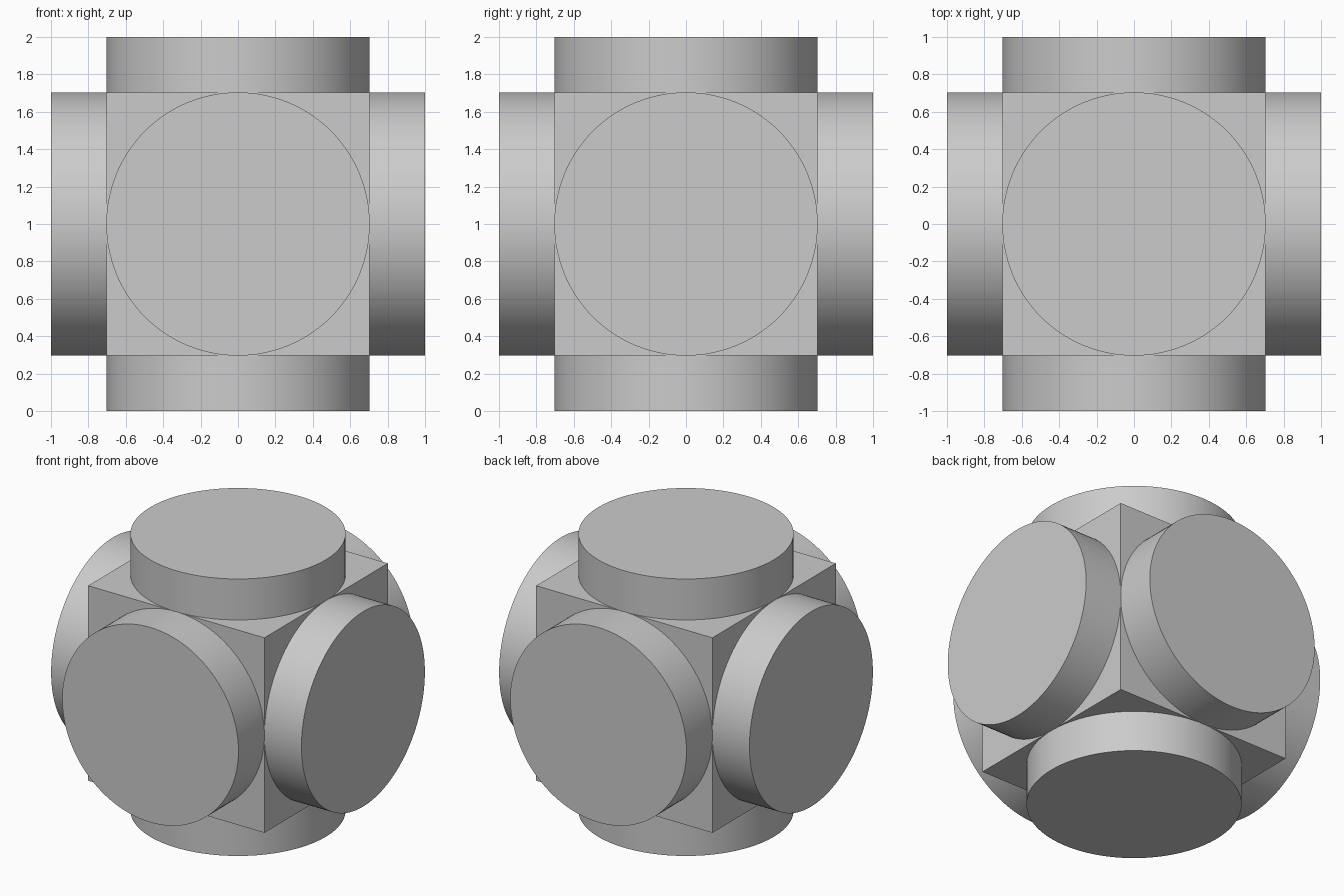
import bpy
from math import pi
from mathutils import Vector

if "Cube" in bpy.data.objects:
    bpy.data.objects.remove(bpy.data.objects["Cube"], do_unlink=True)

HALF = 0.704            # half the block's side, and the radius of each disc
REACH = 1.0             # distance from the centre to each disc's outer face
SINK = 0.02             # how far each disc is seated in the block
CENTRE = Vector((0, 0, 1))

grey = bpy.data.materials.new("plain grey")
grey.use_nodes = True
colour = (0.6, 0.6, 0.6, 1)
grey.diffuse_color = colour
grey.node_tree.nodes["Principled BSDF"].inputs["Base Color"].default_value = colour


def finish(name):
    part = bpy.context.object
    part.name = name
    part.data.materials.append(grey)
    return part


# Central block
bpy.ops.mesh.primitive_cube_add(size=2 * HALF, location=CENTRE)
finish("central_block")

# One round disc on each of the six faces
discs = {
    "top_disc": (0, 0, 1), "bottom_disc": (0, 0, -1),
    "left_disc": (1, 0, 0), "right_disc": (-1, 0, 0),
    "back_disc": (0, 1, 0), "front_disc": (0, -1, 0),
}
depth = REACH - HALF + SINK
for name, axis in discs.items():
    direction = Vector(axis)
    bpy.ops.mesh.primitive_cylinder_add(
        vertices=128, radius=HALF, depth=depth,
        location=CENTRE + direction * (REACH - depth / 2),
        rotation=direction.to_track_quat("Z", "Y").to_euler())
    finish(name)
    bpy.ops.object.shade_smooth_by_angle(angle=pi / 6)
